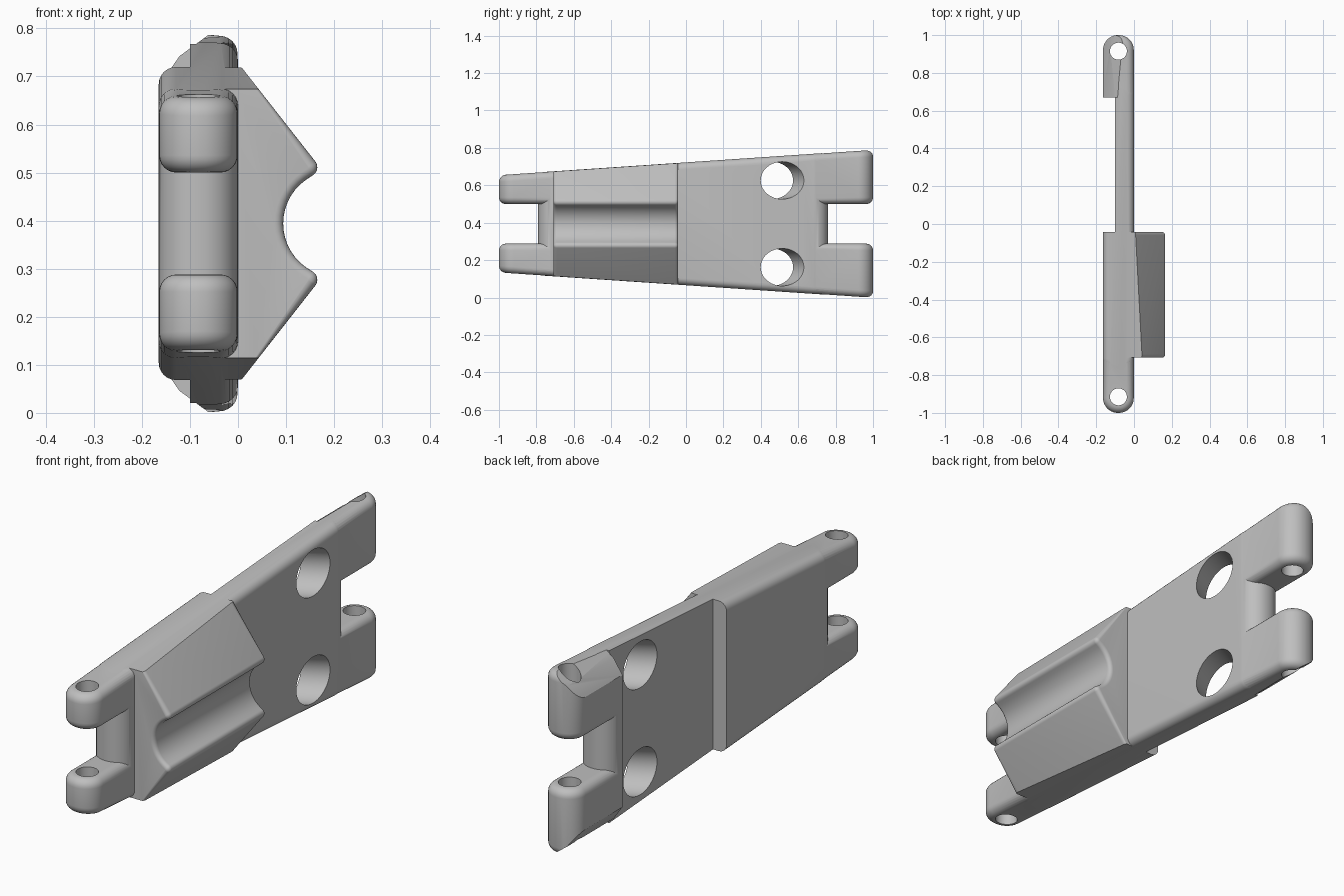
import bpy, bmesh, math
from mathutils import Vector

if "Cube" in bpy.data.objects:
    bpy.data.objects.remove(bpy.data.objects["Cube"])

L, R, MX = -0.165, 0.0, -0.0825      # plate sides and middle
CZ = 0.394                           # mirror height


def top(y):
    return 0.7225 + 0.0675 * y


def make(name, bm):
    bmesh.ops.recalc_face_normals(bm, faces=bm.faces)
    me = bpy.data.meshes.new(name)
    bm.to_mesh(me)
    bm.free()
    ob = bpy.data.objects.new(name, me)
    bpy.context.collection.objects.link(ob)
    return ob


def loft(name, rings):
    bm = bmesh.new()
    rows = [[bm.verts.new(p) for p in r] for r in rings]
    n = len(rows[0])
    for a, b in zip(rows, rows[1:]):
        for i in range(n):
            j = (i + 1) % n
            bm.faces.new((a[i], a[j], b[j], b[i]))
    bm.faces.new(rows[0])
    bm.faces.new(rows[-1])
    return make(name, bm)


def rounded_bar(name, y0, y1, low, high, inset=0.0, open_end=None):
    """Bar with half-round ends and filleted rims; open_end stays square."""
    bm = bmesh.new()
    xs = (L + inset, R - inset)
    v = {(i, j, k): bm.verts.new((xs[i], (y0, y1)[j], (low, high)[k]((y0, y1)[j])))
         for i in (0, 1) for j in (0, 1) for k in (0, 1)}
    for ax in range(3):
        for s in (0, 1):
            q = []
            for a, b in ((0, 0), (1, 0), (1, 1), (0, 1)):
                c = [a, b]
                c.insert(ax, s)
                q.append(v[tuple(c)])
            bm.faces.new(q)
    bmesh.ops.recalc_face_normals(bm, faces=bm.faces)

    def is_open(e):
        return open_end is not None and all(abs(w.co.y - open_end) < 1e-4 for w in e.verts)
    ends = [e for e in bm.edges if not is_open(e) and
            abs(e.verts[0].co.x - e.verts[1].co.x) < 1e-5 and
            abs(e.verts[0].co.y - e.verts[1].co.y) < 1e-5]
    bmesh.ops.bevel(bm, geom=ends, offset=0.079, offset_type='OFFSET', segments=10,
                    profile=0.5, affect='EDGES', clamp_overlap=False)
    bm.normal_update()
    rims = [e for e in bm.edges if not is_open(e) and
            sum(abs(f.normal.z) > 0.9 for f in e.link_faces) == 1]
    bmesh.ops.bevel(bm, geom=rims, offset=0.036, offset_type='OFFSET', segments=6,
                    profile=0.5, affect='EDGES', clamp_overlap=False)
    return make(name, bm)


def cylinder(name, loc, r, depth, rot):
    bpy.ops.mesh.primitive_cylinder_add(vertices=48, radius=r, depth=depth,
                                        location=loc, rotation=rot)
    bpy.context.object.name = name
    return bpy.context.object


def combine(target, other, op):
    m = target.modifiers.new(other.name, 'BOOLEAN')
    m.operation, m.solver, m.object = op, 'EXACT', other
    bpy.context.view_layer.objects.active = target
    bpy.ops.object.modifier_apply(modifier=m.name)
    bpy.data.objects.remove(other)


# Central plate
arm = rounded_bar("control_arm", -0.79, 0.76, lambda y: 2 * CZ - top(y), top)

# Four fork lobes
for y0, y1, inner in ((-1.0, -0.64, -0.64), (0.66, 1.0, 0.66)):
    combine(arm, rounded_bar("upper_lobe", y0, y1, lambda y: 0.5,
                             lambda y: top(y) - 0.001, 0.001, inner), 'UNION')
    combine(arm, rounded_bar("lower_lobe", y0, y1, lambda y: 2 * CZ - top(y) + 0.001,
                             lambda y: 0.288, 0.001, inner), 'UNION')


# Wedge-shaped mount with a round channel
def mount_ring(y, d):
    tip, hub = Vector((0.145, CZ + 0.117)), Vector((0.205, CZ))
    half = [(-0.08, CZ + 0.36), (-0.02, CZ + 0.36)]
    for i in range(9):
        a = math.radians(38 - 101 * i / 8)
        half.append((tip.x + (0.02 - d) * math.cos(a), tip.y + (0.02 - d) * math.sin(a)))
    for i in range(1, 9):
        a = math.radians(117 + 63 * i / 8)
        half.append((hub.x + (0.111 + d) * math.cos(a), hub.y + (0.111 + d) * math.sin(a)))
    ring = half + [(x, 2 * CZ - z) for x, z in reversed(half[:-1])]
    return [(x, y, z) for x, z in ring]


steps = [(0.018 * (1 - math.cos(a)), 0.018 * (1 - math.sin(a)))
         for a in (i * math.pi / 10 for i in range(6))]
rings = [mount_ring(-0.708 + o, d) for o, d in steps]
rings += [mount_ring(-0.042 - o, d) for o, d in reversed(steps)]
mount = loft("channel_mount", rings)
bm = bmesh.new()
bm.from_mesh(mount.data)
for s in (1, -1):                     # trim to the taper of the plate
    bmesh.ops.bisect_plane(bm, geom=bm.verts[:] + bm.edges[:] + bm.faces[:],
                           plane_co=(0, 0, CZ + s * (top(0) - CZ - 0.001)),
                           plane_no=(0, -0.0675, s), clear_outer=True)
    bmesh.ops.holes_fill(bm, edges=[e for e in bm.edges if e.is_boundary], sides=0)
bmesh.ops.recalc_face_normals(bm, faces=bm.faces)
bm.to_mesh(mount.data)
bm.free()
combine(arm, mount, 'UNION')

# Recess on the left side
recess = loft("recess", [[(x, y, z) for x, y in
                          ((-0.3, -0.042), (-0.1, -0.042), (-0.1, 0.67), (-0.3, 0.67))]
                         for z in (-0.2, 1.0)])
combine(arm, recess, 'DIFFERENCE')

# Sloped corners of the rear lobes
for s in (1, -1):
    pts = [(-0.175, 0.665), (-0.122, 0.742), (-0.05, 0.795), (-0.05, 0.9), (-0.175, 0.9)]
    corner = loft("corner_cut", [[(x, y, CZ + s * (z - CZ)) for x, z in pts]
                                 for y in (0.67, 1.1)])
    combine(arm, corner, 'DIFFERENCE')

# Pin holes and slanted lightening holes
for y in (-0.915, 0.915):
    combine(arm, cylinder("pin_hole", (MX, y, CZ), 0.045, 1.2, (0, 0, 0)), 'DIFFERENCE')
for z in (CZ - 0.232, CZ + 0.232):
    combine(arm, cylinder("round_hole", (-0.05, 0.486, z), 0.1, 0.5,
                          (0, math.pi / 2, math.radians(30))), 'DIFFERENCE')

# Finish
grey = bpy.data.materials.new("grey")
grey.diffuse_color = (0.52, 0.52, 0.52, 1)
grey.use_nodes = True
grey.node_tree.nodes["Principled BSDF"].inputs["Base Color"].default_value = grey.diffuse_color
arm.data.materials.clear()
arm.data.materials.append(grey)
for p in arm.data.polygons:
    p.material_index = 0
bpy.ops.object.select_all(action='DESELECT')
arm.select_set(True)
bpy.context.view_layer.objects.active = arm
bpy.ops.object.shade_smooth_by_angle(angle=math.radians(30))
